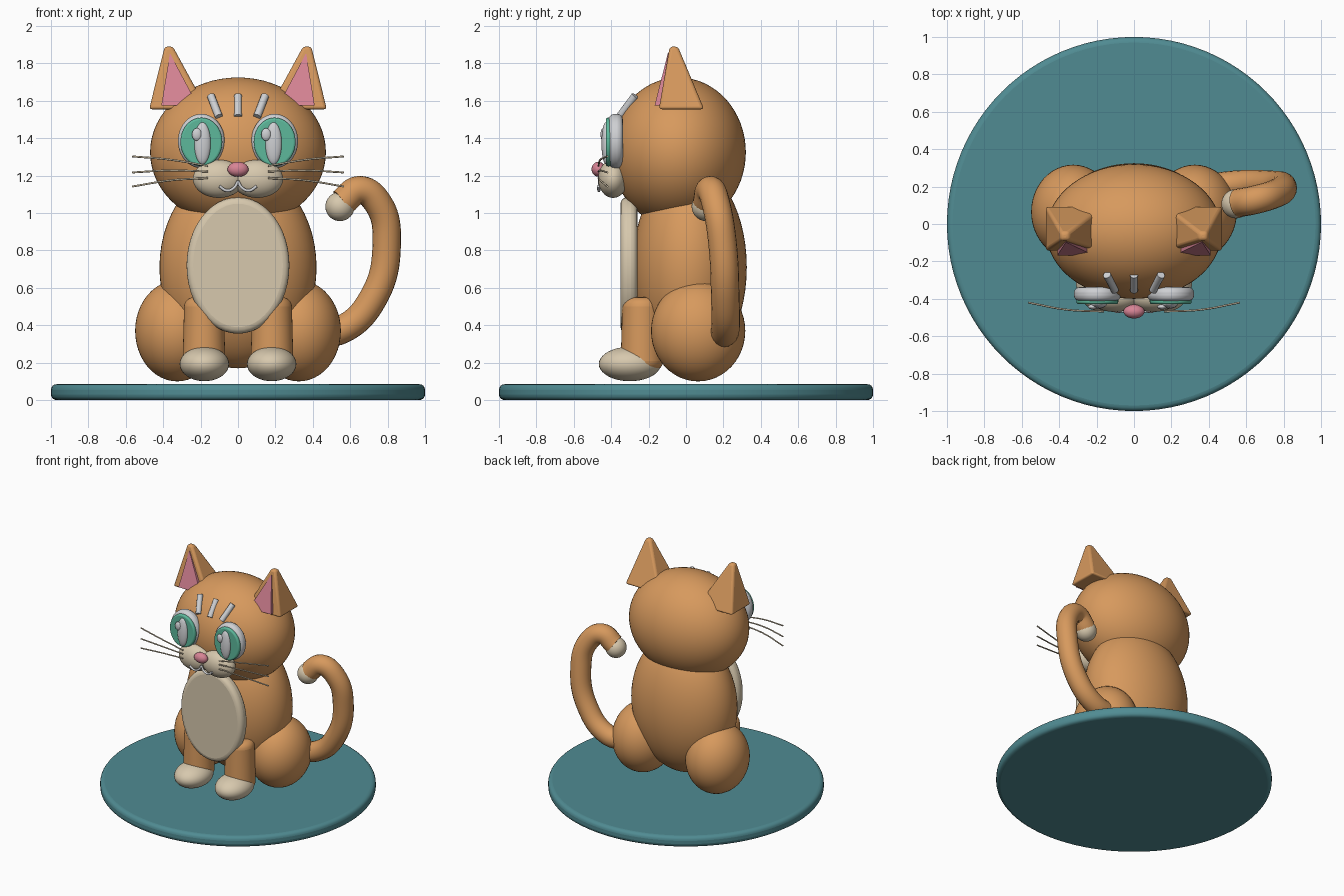
import bpy, bmesh, math
from mathutils import Vector

if "Cube" in bpy.data.objects:
    bpy.data.objects.remove(bpy.data.objects["Cube"])


def material(name, rgb):
    m = bpy.data.materials.new(name)
    m.diffuse_color = (*rgb, 1)
    m.use_nodes = True
    m.node_tree.nodes["Principled BSDF"].inputs["Base Color"].default_value = m.diffuse_color
    return m


ORANGE = material("orange fur", (0.68, 0.32, 0.11))
CREAM = material("cream fur", (0.68, 0.58, 0.42))
PINK = material("pink", (0.68, 0.23, 0.30))
GREEN = material("green iris", (0.11, 0.48, 0.33))
SILVER = material("silver grey", (0.62, 0.63, 0.65))
TEAL = material("teal", (0.08, 0.26, 0.29))


def finish(name, bm, mat, smooth=40):
    bmesh.ops.recalc_face_normals(bm, faces=bm.faces)
    me = bpy.data.meshes.new(name)
    bm.to_mesh(me)
    bm.free()
    ob = bpy.data.objects.new(name, me)
    bpy.context.collection.objects.link(ob)
    me.materials.append(mat)
    bpy.ops.object.select_all(action='DESELECT')
    ob.select_set(True)
    bpy.context.view_layer.objects.active = ob
    bpy.ops.object.shade_smooth_by_angle(angle=math.radians(smooth))
    return ob


def ball(name, loc, radii, mat, seg=40):
    bm = bmesh.new()
    bmesh.ops.create_uvsphere(bm, u_segments=seg, v_segments=seg // 2, radius=1)
    for v in bm.verts:
        v.co = Vector(loc) + Vector(a * b for a, b in zip(v.co, radii))
    return finish(name, bm, mat)


def add_bevel(ob, width, segments):
    b = ob.modifiers.new("rounded edges", 'BEVEL')
    b.width, b.segments = width, segments
    b.limit_method, b.angle_limit = 'ANGLE', math.radians(35)
    return ob


def disc(name, loc, rx, rz, depth, bevel, mat):
    """Elliptical plate facing the front."""
    bm = bmesh.new()
    bmesh.ops.create_cone(bm, cap_ends=True, segments=48, radius1=1, radius2=1, depth=depth)
    for v in bm.verts:
        v.co = Vector(loc) + Vector((v.co.x * rx, v.co.z, v.co.y * rz))
    return add_bevel(finish(name, bm, mat), bevel, 4)


def tube(name, points, radius, mat, res=6, ring=4):
    """Smooth round tube through the points."""
    cu = bpy.data.curves.new(name, 'CURVE')
    cu.dimensions = '3D'
    cu.bevel_depth, cu.bevel_resolution = radius, ring
    cu.resolution_u, cu.use_fill_caps = res, True
    sp = cu.splines.new('BEZIER')
    sp.bezier_points.add(len(points) - 1)
    for bp, p in zip(sp.bezier_points, points):
        bp.co = p
        bp.handle_left_type = bp.handle_right_type = 'AUTO'
    ob = bpy.data.objects.new(name, cu)
    bpy.context.collection.objects.link(ob)
    cu.materials.append(mat)
    return ob


def loft(name, rings, mat):
    """Solid joining two or more rings of equal point count."""
    bm = bmesh.new()
    vs = [[bm.verts.new(p) for p in r] for r in rings]
    n = len(vs[0])
    for a, b in zip(vs, vs[1:]):
        for i in range(n):
            j = (i + 1) % n
            bm.faces.new((a[i], a[j], b[j], b[i]))
    bm.faces.new(vs[0])
    bm.faces.new(vs[-1])
    return finish(name, bm, mat, 50)


# Round base
bm = bmesh.new()
bmesh.ops.create_cone(bm, cap_ends=True, segments=96, radius1=1, radius2=1, depth=0.085)
bmesh.ops.translate(bm, verts=bm.verts, vec=(0, 0, 0.0425))
add_bevel(finish("base", bm, TEAL), 0.03, 4)

# Body, belly and head
ball("body", (0, 0.02, 0.71), (0.42, 0.305, 0.54), ORANGE, 56)
disc("belly", (0, -0.305, 0.72), 0.275, 0.365, 0.09, 0.035, CREAM)
ball("head", (0, -0.04, 1.325), (0.47, 0.36, 0.40), ORANGE, 64)

for s, side in ((-1, "left"), (1, "right")):
    # Legs and paws
    ball(side + "_haunch", (s * 0.325, 0.065, 0.37), (0.225, 0.252, 0.27), ORANGE, 48)
    bm = bmesh.new()
    bmesh.ops.create_cone(bm, cap_ends=True, segments=40, radius1=0.115, radius2=0.105, depth=0.39)
    bmesh.ops.translate(bm, verts=bm.verts, vec=(s * 0.182, -0.235, 0.355))
    add_bevel(finish(side + "_front_leg", bm, ORANGE), 0.05, 5)
    ball(side + "_paw", (s * 0.18, -0.30, 0.193), (0.132, 0.166, 0.092), CREAM)

    # Ear with pink inside
    ax, ay, t = 0.37, -0.065, 0.022
    base = [(s * x, y, 1.555) for x, y in ((0.475, -0.145), (0.165, -0.145), (0.165, 0.097), (0.475, 0.097))]
    tip = [(s * (ax + i * t), ay + j * t, 1.89) for i, j in ((1, -1), (-1, -1), (-1, 1), (1, 1))]
    add_bevel(loft(side + "_ear", [base, tip], ORANGE), 0.016, 3)
    tri = ((0.41, -0.168, 1.575), (0.215, -0.168, 1.575), (0.364, -0.097, 1.855))
    loft(side + "_inner_ear", [[(s * x, y, z) for x, y, z in tri],
                               [(s * x, y + 0.05, z) for x, y, z in tri]], PINK)

    # Eye: white, iris, pupil and highlight
    ex = s * 0.196
    disc(side + "_eye_white", (ex, -0.375, 1.385), 0.125, 0.145, 0.075, 0.03, SILVER)
    disc(side + "_iris", (ex, -0.412, 1.38), 0.112, 0.13, 0.034, 0.012, GREEN)
    ball(side + "_pupil", (s * 0.19, -0.428, 1.373), (0.044, 0.024, 0.112), SILVER, 32)
    ball(side + "_eye_highlight", (s * 0.185 - 0.035, -0.443, 1.42), (0.026, 0.014, 0.034), SILVER, 24)

    # Muzzle half and mouth line
    ball(side + "_muzzle", (s * 0.103, -0.39, 1.183), (0.138, 0.08, 0.102), CREAM)
    tube(side + "_mouth", [(0, -0.462, 1.17), (s * 0.02, -0.465, 1.136), (s * 0.058, -0.466, 1.12),
                           (s * 0.1, -0.468, 1.143)], 0.008, SILVER)

    # Whiskers
    for i, (z0, z1, z2) in enumerate(((1.252, 1.285, 1.303), (1.222, 1.228, 1.217), (1.187, 1.175, 1.142))):
        tube(f"{side}_whisker_{i + 1}", [(s * 0.16, -0.468, z0), (s * 0.36, -0.458, z1),
                                         (s * 0.565, -0.42, z2)], 0.005, CREAM, ring=2)

# Nose
ball("nose", (0, -0.468, 1.234), (0.056, 0.037, 0.04), PINK, 32)

# Forehead stripes
for name, x0, x1 in (("left", -0.102, -0.145), ("middle", 0, 0), ("right", 0.102, 0.145)):
    tube(name + "_forehead_stripe", [(x0, -0.355, 1.515), (x1, -0.272, 1.627)], 0.021, SILVER)

# Tail with cream tip
tube("tail", [(0.38, 0.19, 0.36), (0.55, 0.21, 0.375), (0.72, 0.21, 0.54), (0.795, 0.195, 0.84),
              (0.75, 0.16, 1.05), (0.65, 0.13, 1.122), (0.555, 0.112, 1.055)], 0.076, ORANGE, 10, 8)
ball("tail_tip", (0.545, 0.108, 1.035), (0.078, 0.078, 0.078), CREAM, 32)
